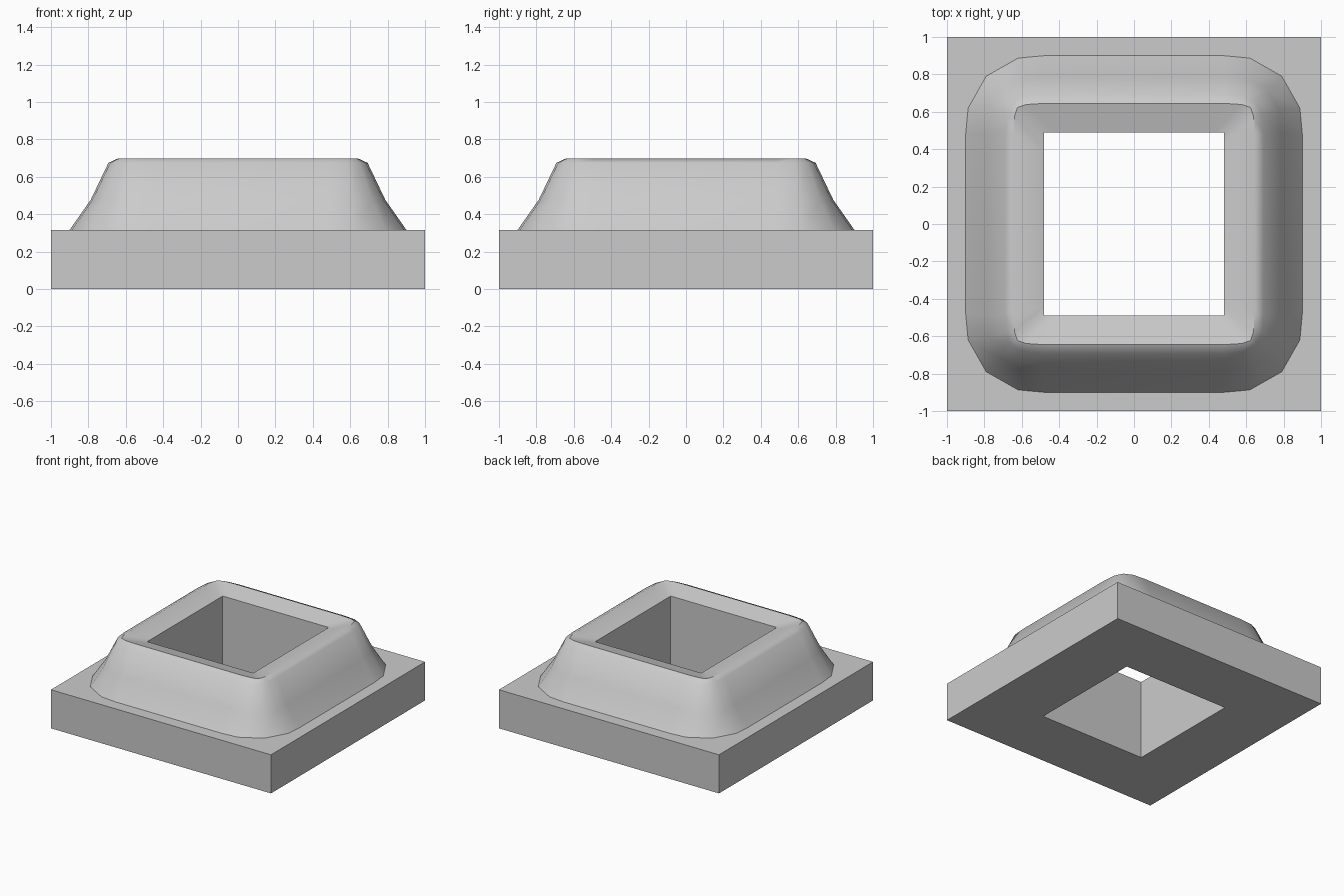
import bpy, bmesh, math

cube = bpy.data.objects.get("Cube")
if cube:
    bpy.data.objects.remove(cube, do_unlink=True)

HOLE = (0.482, 0.49)   # half sizes of the square opening
BASE_TOP = 0.317

grey = bpy.data.materials.new("plain grey")
grey.use_nodes = True
colour = (0.6, 0.6, 0.6, 1)
grey.diffuse_color = colour
grey.node_tree.nodes["Principled BSDF"].inputs["Base Color"].default_value = colour


def square(hx, hy, z):
    return [(hx, hy, z), (-hx, hy, z), (-hx, -hy, z), (hx, -hy, z)]


def rounded(hx, hy, z, a, b, c, d):
    """Square outline whose corners are cut by five points each."""
    corner = [(a, 0), (b, c), (d, d), (c, b), (0, a)]
    ring = []
    for sx, sy in ((1, 1), (1, -1), (-1, -1), (-1, 1)):
        points = [(sx * (hx - u), sy * (hy - v), z) for u, v in corner]
        ring += points if sx == sy else points[::-1]
    return ring[::-1]   # counter-clockwise


def loft(name, rings):
    """Bridge successive outlines with quads."""
    bm = bmesh.new()
    loops = [[bm.verts.new(p) for p in ring] for ring in rings]
    for low, high in zip(loops, loops[1:]):
        n = len(low)
        for i in range(n):
            j = (i + 1) % n
            bm.faces.new((low[i], low[j], high[j], high[i]))
    mesh = bpy.data.meshes.new(name)
    bm.to_mesh(mesh)
    bm.free()
    mesh.materials.append(grey)
    obj = bpy.data.objects.new(name, mesh)
    bpy.context.collection.objects.link(obj)
    return obj


# Square plinth: underside, outer walls and top ledge tucked under the collar
loft("plinth", [
    square(*HOLE, 0),
    square(1, 1, 0),
    square(1, 1, BASE_TOP),
    square(0.6, 0.6, BASE_TOP),
])

# Flared collar: sloping skirt, bevelled rim, dished lip and the opening's walls
collar = loft("collar", [
    rounded(0.9, 0.9, BASE_TOP, 0.42, 0.28, 0.013, 0.11),
    rounded(0.787, 0.787, 0.478, 0.3, 0.18, 0.01, 0.07),
    rounded(0.693, 0.693, 0.675, 0.21, 0.11, 0.01, 0.043),
    rounded(0.645, 0.645, 0.697, 0.165, 0.07, 0.006, 0.022),
    rounded(*HOLE, 0.656, 0.1, 0.05, 0, 0),
    rounded(*HOLE, 0, 0.1, 0.05, 0, 0),
])
bpy.ops.object.select_all(action='DESELECT')
collar.select_set(True)
bpy.context.view_layer.objects.active = collar
bpy.ops.object.shade_smooth_by_angle(angle=math.radians(39))
